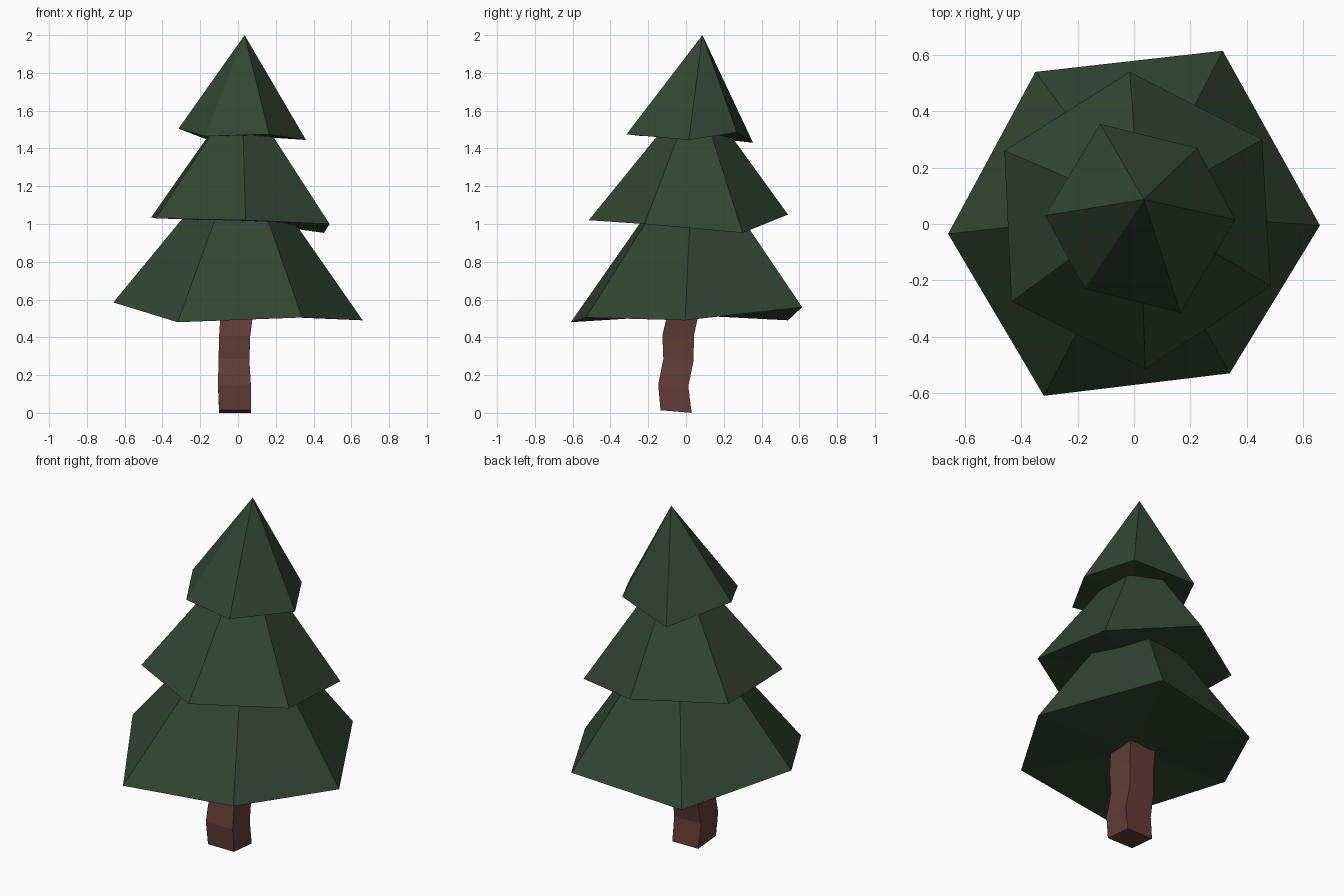
import bpy
import bmesh
from mathutils import Vector

if "Cube" in bpy.data.objects:
    bpy.data.objects.remove(bpy.data.objects["Cube"])


def material(name, rgb):
    m = bpy.data.materials.new(name)
    m.diffuse_color = (*rgb, 1)
    m.use_nodes = True
    m.node_tree.nodes["Principled BSDF"].inputs["Base Color"].default_value = m.diffuse_color
    return m


green = material("dark pine green", (0.030, 0.061, 0.031))
brown = material("bark brown", (0.122, 0.046, 0.036))


def finish(name, bm, mat):
    bmesh.ops.recalc_face_normals(bm, faces=bm.faces)
    me = bpy.data.meshes.new(name)
    bm.to_mesh(me)
    bm.free()
    me.materials.append(mat)
    bpy.context.collection.objects.link(bpy.data.objects.new(name, me))


def tier(name, rim, apex):
    """Irregular six-sided cone: fan up to the apex, shallow fan underneath."""
    bm = bmesh.new()
    ring = [bm.verts.new(p) for p in rim]
    top = bm.verts.new(apex)
    base = bm.verts.new(sum((Vector(p) for p in rim), Vector()) / len(rim))
    for a, b in zip(ring, ring[1:] + ring[:1]):
        bm.faces.new((a, b, top))
        bm.faces.new((b, a, base))
    finish(name, bm, green)


# Foliage, three uneven tiers
tier("lower_branches",
     [(-.66, -.035, .585), (-.32, -.61, .48), (.34, -.53, .505),
      (.66, -.005, .49), (.315, .615, .56), (-.35, .54, .49)],
     (.02, .04, 1.41))
tier("middle_branches",
     [(-.46, .26, 1.035), (-.435, -.275, 1.03), (.04, -.515, 1.02),
      (.485, -.22, 1.0), (.455, .30, .953), (-.015, .54, 1.05)],
     (.02, .055, 1.72))
tier("upper_branches",
     [(-.315, .03, 1.505), (-.175, -.23, 1.465), (.165, -.315, 1.475),
      (.36, .015, 1.445), (.225, .27, 1.485), (-.12, .355, 1.43)],
     (.035, .087, 2.0))

# Trunk, a crooked square post: (x0, x1, y0, y1, z front, z back)
sections = [(-.10, .068, -.135, .03, .014, 0), (-.106, .068, -.147, .012, .15, .14),
            (-.103, .06, -.12, .04, .285, .275), (-.10, .065, -.125, .042, .41, .41),
            (-.09, .085, -.09, .075, .56, .56)]
bm = bmesh.new()
rings = [[bm.verts.new(p) for p in ((x0, y0, zf), (x1, y0, zf), (x1, y1, zb), (x0, y1, zb))]
         for x0, x1, y0, y1, zf, zb in sections]
for lo, hi in zip(rings, rings[1:]):
    for i in range(4):
        j = (i + 1) % 4
        bm.faces.new((lo[i], lo[j], hi[j], hi[i]))
bm.faces.new(rings[0][::-1])
bm.faces.new(rings[-1])
finish("trunk", bm, brown)
